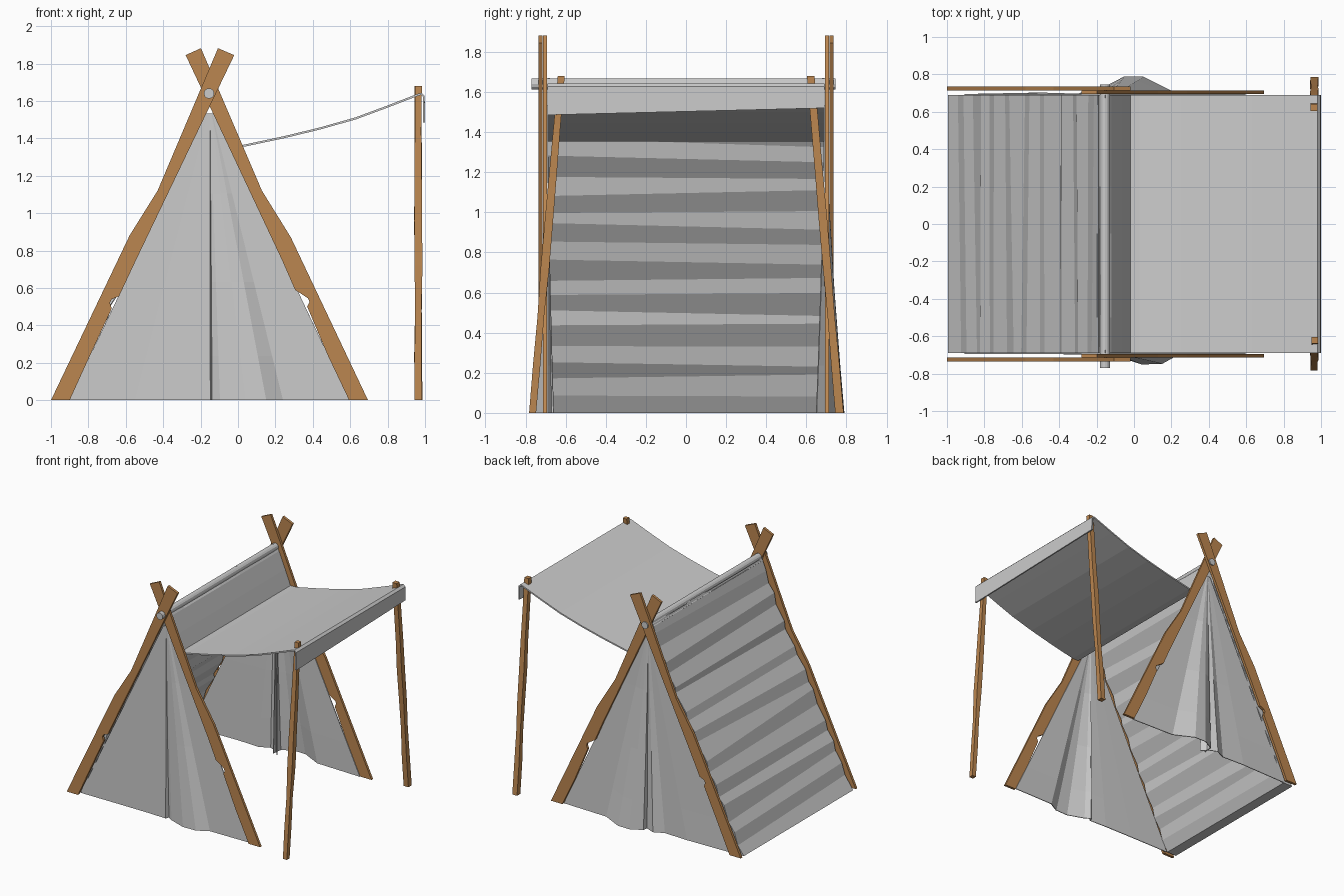
import bpy, bmesh, math, random

if "Cube" in bpy.data.objects:
    bpy.data.objects.remove(bpy.data.objects["Cube"])

random.seed(4)
wood = bpy.data.materials.new("wood")
wood.diffuse_color = (0.50, 0.24, 0.08, 1)
wood.use_nodes = True
wood.node_tree.nodes["Principled BSDF"].inputs["Base Color"].default_value = wood.diffuse_color


def finish(name, bm, mat=None, thick=0):
    bmesh.ops.recalc_face_normals(bm, faces=bm.faces)
    me = bpy.data.meshes.new(name)
    bm.to_mesh(me)
    bm.free()
    ob = bpy.data.objects.new(name, me)
    bpy.context.collection.objects.link(ob)
    if mat:
        me.materials.append(mat)
    if thick:
        m = ob.modifiers.new("cloth_thickness", 'SOLIDIFY')
        m.thickness = thick
        m.offset = 0
    return ob


def loft(name, rings, mat=None):
    """Closed solid through a list of rings of equal length."""
    bm = bmesh.new()
    vs = [[bm.verts.new(p) for p in r] for r in rings]
    n = len(rings[0])
    for a, b in zip(vs, vs[1:]):
        for i in range(n):
            j = (i + 1) % n
            bm.faces.new((a[i], a[j], b[j], b[i]))
    bm.faces.new(vs[0])
    bm.faces.new(vs[-1])
    return finish(name, bm, mat)


def sheet(name, rows, thick):
    """Open cloth grid from rows of points."""
    bm = bmesh.new()
    vs = [[bm.verts.new(p) for p in r] for r in rows]
    for a, b in zip(vs, vs[1:]):
        for i in range(len(a) - 1):
            bm.faces.new((a[i], a[i + 1], b[i + 1], b[i]))
    return finish(name, bm, None, thick)


def prism(name, outline, y0, y1, mat=None):
    return loft(name, [[(x, y, z) for x, z in outline] for y in (y0, y1)], mat)


# crossed planks with hewn edges and a notch, at both ends
left_plank = [(-1.0, 0), (-0.90, 0), (-0.80, 0.22), (-0.675, 0.49), (-0.685, 0.52),
              (-0.675, 0.54), (-0.636, 0.556), (-0.545, 0.75), (-0.02, 1.845),
              (-0.107, 1.882), (-0.43, 1.12), (-0.58, 0.88)]
right_plank = [(0.695, 0), (0.594, 0), (0.48, 0.24), (0.37, 0.50), (0.382, 0.525),
               (0.374, 0.545), (0.305, 0.59), (0.235, 0.75), (-0.28, 1.845),
               (-0.198, 1.882), (0.128, 1.12), (0.283, 0.87)]
for end, s in (("front", -1), ("back", 1)):
    prism(end + "_left_plank", left_plank, s * 0.715, s * 0.736, wood)
    prism(end + "_right_plank", right_plank, s * 0.694, s * 0.714, wood)

# ridge pole through the crossings
pole = [(-0.155 + 0.028 * math.cos(i * math.pi / 6), 1.64 + 0.028 * math.sin(i * math.pi / 6))
        for i in range(12)]
prism("ridge_pole", pole, -0.77, 0.745)


# awning posts leaning inward
def post(name, s):
    rings = []
    for k in range(8):
        t = k / 7
        y = s * (0.765 - 0.143 * t)
        w = 0.019 + random.uniform(-0.003, 0.003)
        x = 0.964 + random.uniform(-0.002, 0.002)
        rings.append([(x + a * w, y + b * w, 1.68 * t)
                      for a, b in ((-1, -1), (1, -1), (1, 1), (-1, 1))])
    loft(name, rings, wood)


post("front_awning_post", -1)
post("back_awning_post", 1)


# thick pleated canvas on the closed slope
def along(path, z):
    for (x0, z0), (x1, z1) in zip(path, path[1:]):
        if z <= z1:
            return x0 + (x1 - x0) * (z - z0) / (z1 - z0)
    return path[-1][0]


outer_line = [(-0.995, 0), (-0.575, 0.86), (-0.42, 1.12), (-0.19, 1.64)]
inner_line = [(-0.91, 0), (-0.165, 1.60)]
N = 19


def slope_ring(y):
    out, inn = [], []
    for k in range(N + 1):
        mid = 0 < k < N
        zo = 1.64 * k / N + (random.uniform(-0.025, 0.025) if mid else 0)
        zi = 1.60 * k / N + (random.uniform(-0.025, 0.025) if mid else 0)
        fold = (0.018 if k % 2 else 0.0) + random.uniform(0, 0.006)
        out.append((along(outer_line, zo) + (fold if mid else 0), y, zo))
        inn.append((along(inner_line, zi) + (fold - 0.01 if mid else 0), y, zi))
    return out + inn[::-1]


loft("pleated_roof_slope", [slope_ring(-0.69), slope_ring(0.69)])

# canvas over the ridge, sagging out to the posts and hanging as a flap
ridge = [(-0.69, 1.665), (-0.5, 1.64), (-0.3, 1.638), (-0.05, 1.642), (0.2, 1.663),
         (0.45, 1.652), (0.69, 1.664)]
rows = []
for y, zr in ridge:
    drop = 1.503 + 0.025 * y
    prof = [(-0.195, 1.62), (-0.155, zr), (-0.125, 1.61), (-0.07, 1.48), (-0.022, 1.36),
            (0.03, 1.360), (0.25, 1.407), (0.44, 1.453), (0.63, 1.507), (0.80, 1.57),
            (0.96, 1.632), (0.98, 1.638), (0.993, 1.625), (0.994, drop)]
    rows.append([(x, y, z) for x, z in prof])
sheet("awning_canvas", rows, 0.011)


# gable curtains: folds fanning from the apex down to a wavy hem
def curtain(name, hem, s, apex):
    rows = []
    for t in (0.03, 0.3, 0.6, 0.85, 1.0):
        rows.append([(apex + (x - apex) * t, s * (0.692 + (d - 0.692) * t ** 1.5),
                      1.58 * (1 - t)) for x, d in hem])
    sheet(name, rows, 0.006)


left_hem = [(-0.905, 0.692), (-0.55, 0.692), (-0.30, 0.694), (-0.15, 0.70), (-0.135, 0.66)]
curtain("front_left_curtain", left_hem, -1, -0.15)
curtain("back_left_curtain", [(-0.905, 0.692), (-0.5, 0.70), (-0.3, 0.692), (-0.22, 0.73),
                              (-0.15, 0.70), (-0.11, 0.65)], 1, -0.15)
curtain("front_right_curtain", [(-0.14, 0.67), (-0.095, 0.70), (0.04, 0.748), (0.15, 0.745),
                                (0.24, 0.695), (0.595, 0.692)], -1, -0.15)
curtain("back_right_curtain", [(-0.15, 0.66), (-0.14, 0.74), (-0.05, 0.787), (0.05, 0.785),
                               (0.21, 0.705), (0.595, 0.692)], 1, -0.15)
